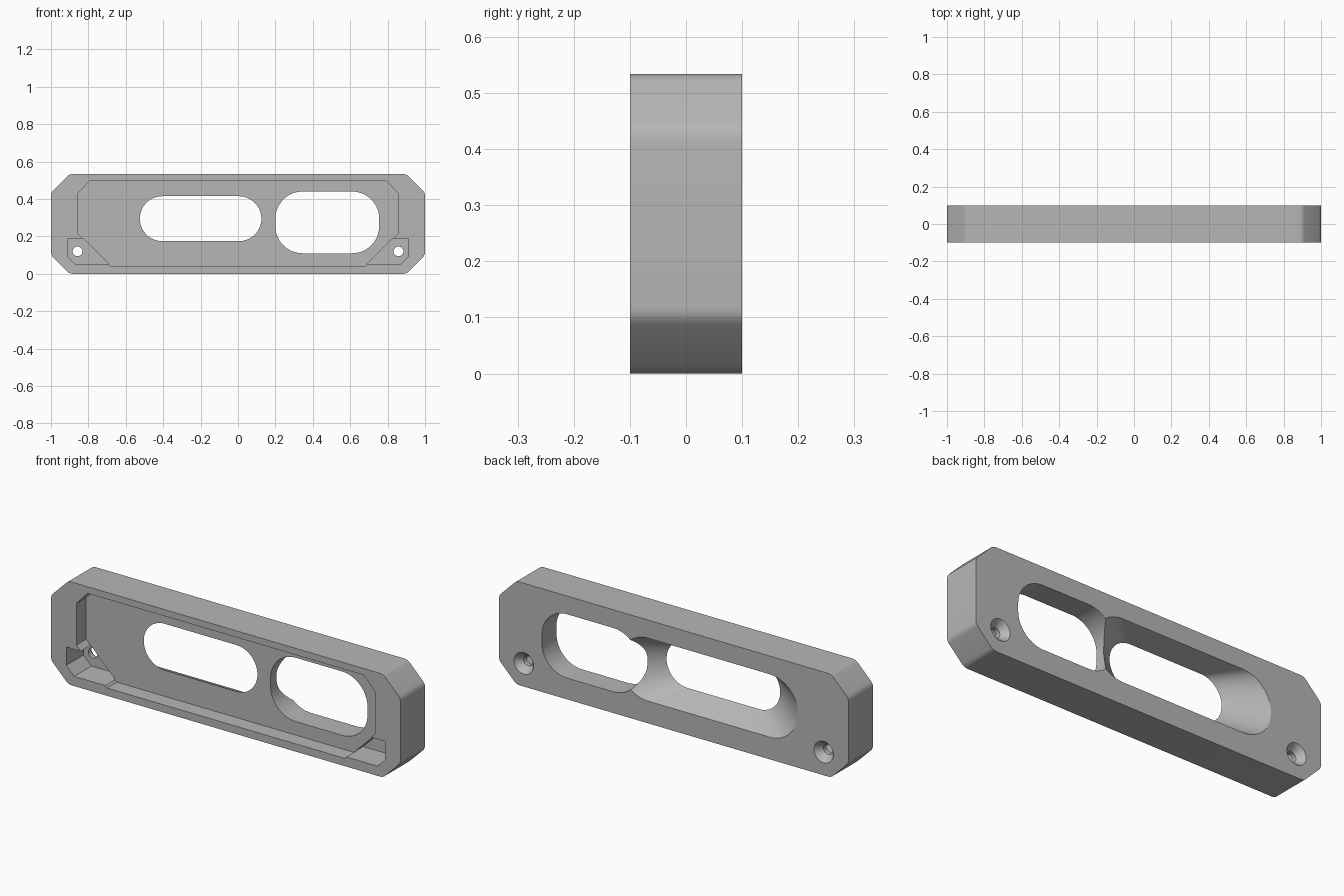
import bpy, bmesh
from math import sin, cos, pi
from mathutils import Vector

cube = bpy.data.objects.get("Cube")
if cube:
    bpy.data.objects.remove(cube, do_unlink=True)

grey = bpy.data.materials.new("grey plastic")
grey.use_nodes = True
colour = (0.47, 0.47, 0.47, 1)
grey.diffuse_color = colour
grey.node_tree.nodes["Principled BSDF"].inputs["Base Color"].default_value = colour


def loft(name, rings):
    """Closed solid through rings of equal size, each given as (y, [(x, z), ...])."""
    bm = bmesh.new()
    loops = [[bm.verts.new((x, y, z)) for x, z in pts] for y, pts in rings]
    n = len(loops[0])
    for a, b in zip(loops, loops[1:]):
        for i in range(n):
            j = (i + 1) % n
            bm.faces.new((a[i], a[j], b[j], b[i]))
    bm.faces.new(loops[0])
    bm.faces.new(loops[-1])
    bmesh.ops.recalc_face_normals(bm, faces=bm.faces)
    mesh = bpy.data.meshes.new(name)
    bm.to_mesh(mesh)
    bm.free()
    mesh.materials.append(grey)
    obj = bpy.data.objects.new(name, mesh)
    bpy.context.collection.objects.link(obj)
    return obj


def slot(x0, x1, z0, z1, r, steps=14):
    """Rectangle with round corners."""
    pts = []
    corners = ((x1 - r, z1 - r), (x0 + r, z1 - r), (x0 + r, z0 + r), (x1 - r, z0 + r))
    for q, (cx, cz) in enumerate(corners):
        for i in range(steps + 1):
            a = (q + i / steps) * pi / 2
            pts.append((cx + r * cos(a), cz + r * sin(a)))
    # drop points that coincide where a side has no straight run
    return [p for i, p in enumerate(pts)
            if (Vector(p) - Vector(pts[i - 1])).length > 1e-5]


def circle(cx, cz, r, n=32):
    return [(cx + r * cos(2 * pi * i / n), cz + r * sin(2 * pi * i / n)) for i in range(n)]


def soften(pts, d, steps=4):
    """Replace each corner by a small curve that starts d away from it."""
    out = []
    for i, p in enumerate(pts):
        p, a, b = Vector(p), Vector(pts[i - 1]), Vector(pts[(i + 1) % len(pts)])
        a, b = p + (a - p).normalized() * d, p + (b - p).normalized() * d
        for k in range(steps + 1):
            t = k / steps
            out.append(tuple(a * (1 - t) ** 2 + p * 2 * t * (1 - t) + b * t * t))
    return out


def mirrored(half):
    """Add the left-right mirror of a half outline."""
    return half + [(-x, z) for x, z in reversed(half)]


def cut(target, cutter):
    cutter.hide_render = True
    mod = target.modifiers.new("cut", 'BOOLEAN')
    mod.operation = 'DIFFERENCE'
    mod.solver = 'EXACT'
    mod.object = cutter
    bpy.context.view_layer.objects.active = target
    bpy.ops.object.modifier_apply(modifier=mod.name)
    bpy.data.objects.remove(cutter, do_unlink=True)


FRONT, FLOOR, BACK = -0.1, -0.02, 0.1

# plate with chamfered, softened corners
outline = soften(mirrored([(0.9, 0), (1, 0.1), (1, 0.434), (0.9, 0.534)]), 0.018)
plate = loft("panel_plate", [(FRONT, outline), (BACK, outline)])

# front recess
recess = mirrored([(0.68, 0.04), (0.855, 0.215), (0.855, 0.43), (0.79, 0.5)])
cut(plate, loft("recess_cutter", [(FRONT - 0.1, recess), (FLOOR, recess)]))

# deeper corner pockets and countersunk screw holes
for s in (-1, 1):
    pocket = [(s * x, z) for x, z in
              ((0.688, 0.05), (0.867, 0.05), (0.912, 0.095), (0.912, 0.19), (0.828, 0.19))]
    cut(plate, loft("pocket_cutter", [(FRONT - 0.1, pocket), (0.04, pocket)]))
    hole, sink = circle(s * 0.858, 0.12, 0.026), circle(s * 0.858, 0.12, 0.064)
    cut(plate, loft("screw_cutter", [(0, hole), (0.065, hole), (BACK + 0.01, sink)]))

# straight-sided large opening
opening = slot(0.2, 0.755, 0.11, 0.44, 0.145)
cut(plate, loft("opening_cutter", [(FRONT - 0.1, opening), (BACK + 0.1, opening)]))


# long opening that flares out towards the back
def flare(t):
    return slot(-0.525 - 0.185 * t, 0.125 + 0.185 * t,
                0.175 - 0.06 * t, 0.415 + 0.025 * t, 0.12 + 0.0425 * t)


over = 1.1
cut(plate, loft("flare_cutter", [(FRONT, flare(0)), (FLOOR, flare(0)),
                                 (FLOOR + (BACK - FLOOR) * over, flare(over))]))

# smooth curves, sharp edges
bpy.ops.object.select_all(action='DESELECT')
plate.select_set(True)
bpy.context.view_layer.objects.active = plate
bpy.ops.object.shade_smooth_by_angle(angle=pi / 6)
